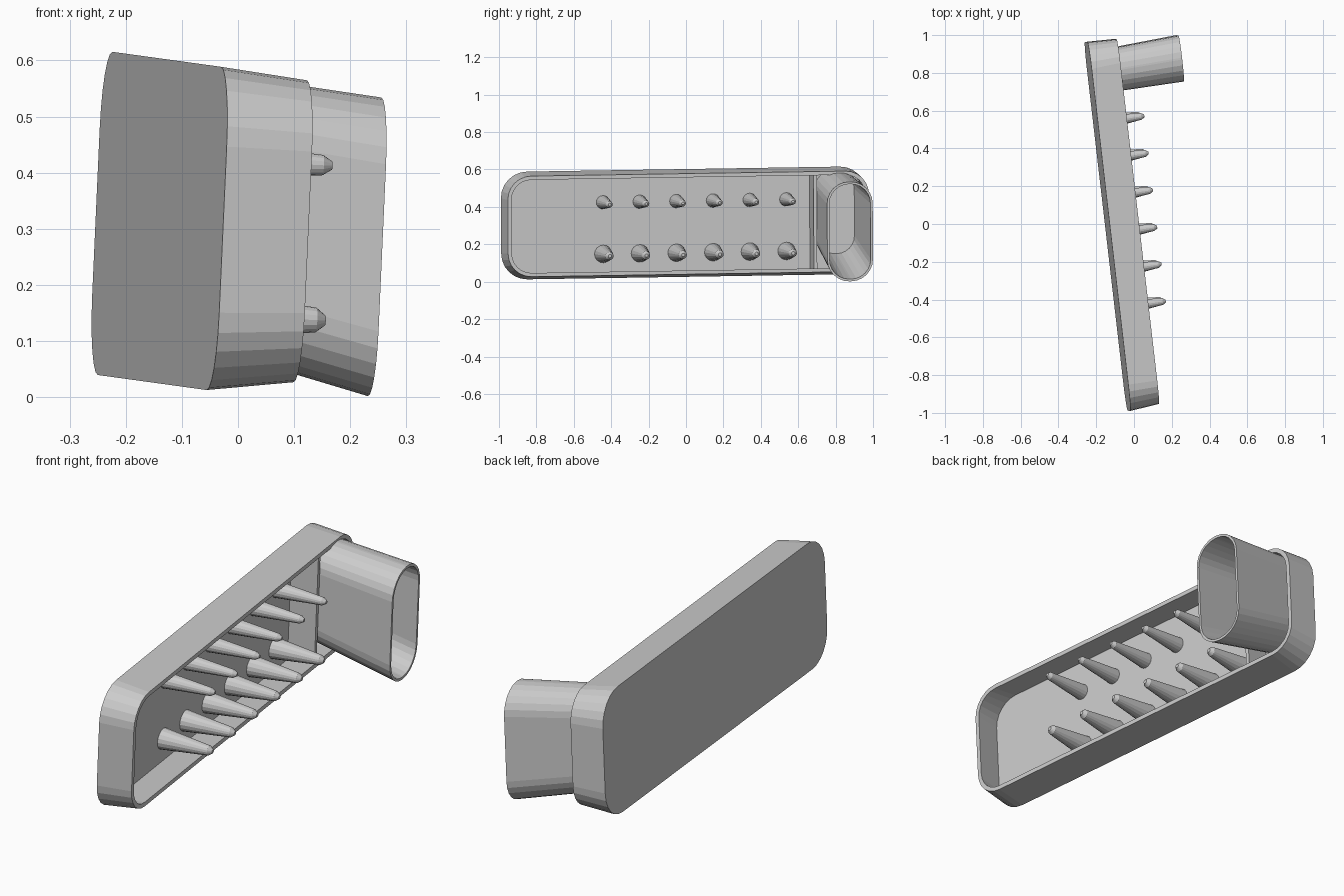
import bpy, bmesh, math
from mathutils import Vector

if "Cube" in bpy.data.objects:
    bpy.data.objects.remove(bpy.data.objects["Cube"])

# Tilted frame of the tray: length, height and depth directions
U = Vector((-0.116, 1, 0.016))
V = Vector((0.045, -0.005, 1))
N = Vector((0.1535, 0.0265, -0.005))      # back face to rim
BACK = Vector((-0.14, -0.013, 0.314))     # centre of the back face
SEG = 6

grey = bpy.data.materials.new("plain_grey")
grey.diffuse_color = (0.6, 0.6, 0.6, 1)
grey.use_nodes = True
grey.node_tree.nodes["Principled BSDF"].inputs["Base Color"].default_value = grey.diffuse_color


def rounded(c, hu, hv, r, seg=SEG):
    """Rounded rectangle in the tray plane."""
    pts = []
    for q, (su, sv) in enumerate(((1, 1), (-1, 1), (-1, -1), (1, -1))):
        for i in range(seg + 1):
            a = math.pi / 2 * (q + i / seg)
            pts.append(c + U * (su * (hu - r) + r * math.cos(a))
                       + V * (sv * (hv - r) + r * math.sin(a)))
    return pts


def circle(c, r, n=16):
    return [c + U * r * math.cos(2 * math.pi * i / n)
            + V * r * math.sin(2 * math.pi * i / n) for i in range(n)]


def loft(name, loops, closed=False):
    """Skin a row of loops, with end caps or joined back to the start."""
    bm = bmesh.new()
    rings = [[bm.verts.new(p) for p in l] for l in loops]
    pairs = list(zip(rings, rings[1:]))
    if closed:
        pairs.append((rings[-1], rings[0]))
    else:
        bm.faces.new(rings[0])
        bm.faces.new(rings[-1])
    for a, b in pairs:
        for i in range(len(a)):
            j = (i + 1) % len(a)
            bm.faces.new((a[i], a[j], b[j], b[i]))
    bmesh.ops.recalc_face_normals(bm, faces=bm.faces)
    me = bpy.data.meshes.new(name)
    bm.to_mesh(me)
    bm.free()
    me.materials.append(grey)
    ob = bpy.data.objects.new(name, me)
    bpy.context.collection.objects.link(ob)
    return ob


# Shallow open tray with tapered walls
floor = BACK + N * 0.13
loft("tray", [rounded(BACK, 0.976, 0.288, 0.14),
              rounded(BACK + N, 0.9655, 0.269, 0.125),
              rounded(BACK + N, 0.9455, 0.249, 0.105),
              rounded(floor, 0.955, 0.266, 0.12)])

# Thin divider wall between the pegs and the spout
def bar(depth, hv):
    c = BACK + N * depth + U * 0.68
    return [c + U * a * 0.009 + V * b * hv
            for a, b in ((1, 1), (-1, 1), (-1, -1), (1, -1))]

loft("divider", [bar(0.1, 0.27), bar(0.93, 0.253)])

# Flared oval spout standing on the tray floor
foot = Vector((-0.212, 0.80, 0.37))
mouth = Vector((0.243, 0.877, 0.268))
t = 0.012
loft("spout", [rounded(foot, 0.112, 0.232, 0.107),
               rounded(mouth, 0.122, 0.266, 0.117),
               rounded(mouth, 0.122 - t, 0.266 - t, 0.117 - t),
               rounded(foot, 0.112 - t, 0.232 - t, 0.107 - t)], closed=True)

# Two rows of tapered pegs, thicker in the lower row
PEG = Vector((0.237, 0.036, -0.012))
for row, v, r0, r1 in (("upper", 0.118, 0.037, 0.018), ("lower", -0.158, 0.048, 0.022)):
    for i in range(6):
        base = floor + U * (-0.433 + 0.196 * i) + V * v - N * 0.03
        loft(f"{row}_peg_{i + 1}", [circle(base, r0),
                                    circle(base + PEG * 0.93, r1),
                                    circle(base + PEG, r1 * 0.4)])
